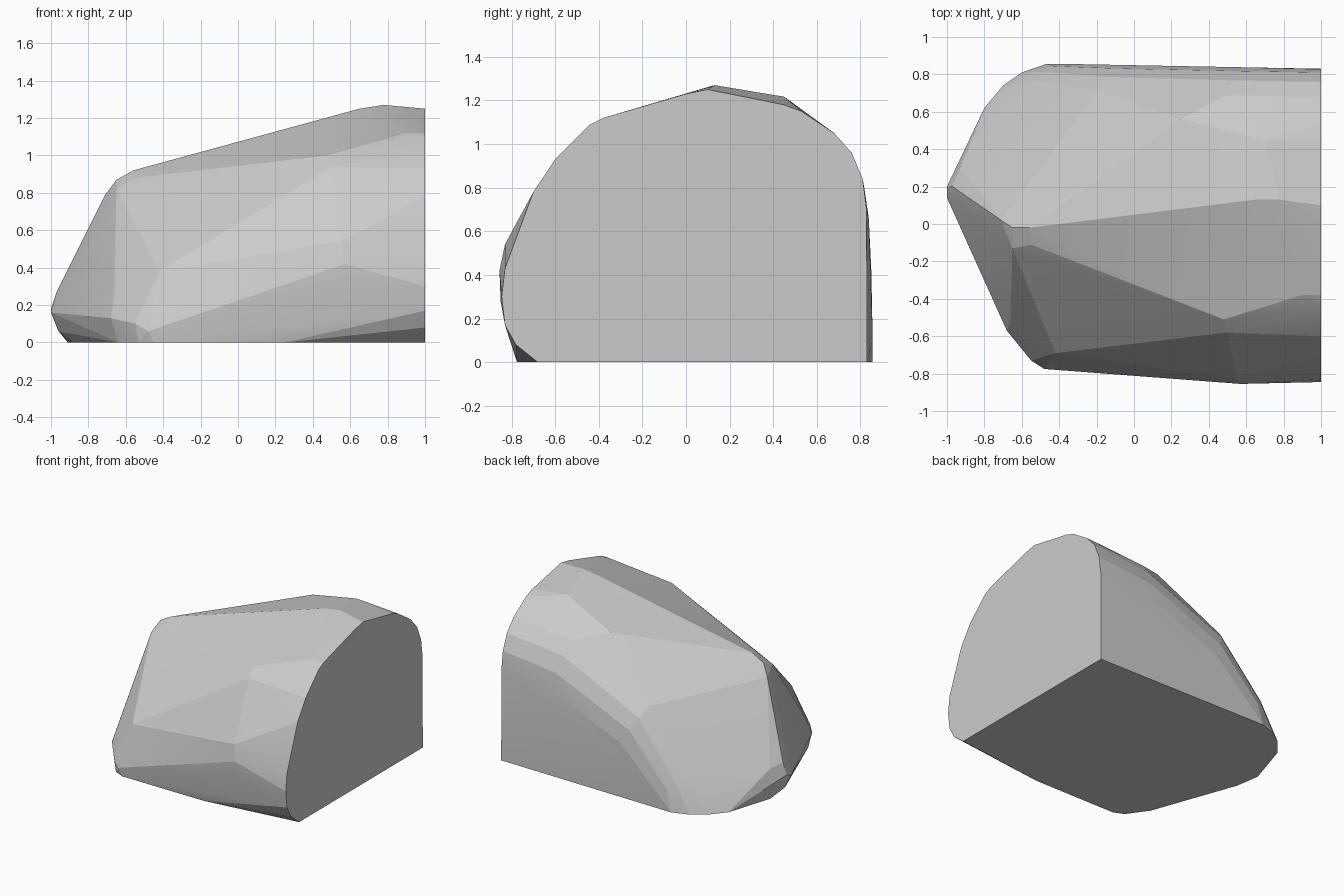
import bpy, bmesh

if "Cube" in bpy.data.objects:
    bpy.data.objects.remove(bpy.data.objects["Cube"])

# Flat cut end at x = 1, as (y, z)
END = [(-.68, 0), (-.78, .08), (-.83, .17), (-.845, .3), (-.83, .43), (-.7, .78),
       (-.6, .93), (-.44, 1.09), (-.38, 1.12), (0, 1.23), (.1, 1.25), (.45, 1.18),
       (.53, 1.15), (.68, 1.05), (.76, .96), (.81, .84), (.828, .7), (.83, 0)]

# Flat underside at z = 0, as (x, y)
BASE = [(.25, -.775), (-.45, -.77), (-.53, -.735), (-.64, -.58), (-.88, .08),
        (-.91, .27), (-.8, .62), (-.7, .74), (-.6, .81), (-.47, .855)]

# Ridges and rounded corners of the stone body
RIDGES = [
    (.65, .13, 1.25), (.78, .13, 1.27), (.7, .45, 1.217),         # crest
    (.25, .56, 1.085),                                            # back shoulder
    (-.56, -.02, .92), (-.65, -.02, .87), (-.71, .02, .79),       # upper left corner
    (-.55, -.11, .88), (-.65, -.13, .82),
    (.48, -.51, 1.0), (.5, -.58, .94), (.9, -.38, 1.12),          # front shoulder
    (.57, -.855, .42), (.55, -.83, .54), (.55, -.85, .28),        # front bulge
    (-.42, -.69, .38), (-.48, -.775, .06), (-.55, -.73, .1),      # front left corner
    (-.68, -.57, .13), (-.66, -.52, .25),
    (-1, .14, .16), (-1, .2, .18), (-.97, .2, .27), (-.96, .16, .06),  # left tip
    (-.93, .3, .25),
]

# Rounded band above the flat back face: edge point (x, z), outward slope, size
BAND = [(.58, .66, -.25, .97, 1), (-.03, .42, -.5, .85, .9), (-.37, .1, -.7, .7, .6)]
ARC = [(0, 0), (.14, .02), (.26, .07), (.36, .15)]


def band_points():
    for x, z, dx, dz, size in BAND:
        back = .83 + (1 - x) * .019
        for out, drop in ARC:
            yield (x + dx * out * size, back - drop * size, z + dz * out * size)


bm = bmesh.new()
points = [(1, y, z) for y, z in END] + [(x, y, 0) for x, y in BASE] + RIDGES + list(band_points())
for p in points:
    bm.verts.new(p)
hull = bmesh.ops.convex_hull(bm, input=bm.verts)
loose = {v for v in hull["geom_interior"] + hull["geom_unused"] if isinstance(v, bmesh.types.BMVert)}
bmesh.ops.delete(bm, geom=list(loose), context='VERTS')
bmesh.ops.dissolve_limit(bm, angle_limit=.01, verts=bm.verts, edges=bm.edges)
bmesh.ops.recalc_face_normals(bm, faces=bm.faces)

mesh = bpy.data.meshes.new("boulder")
bm.to_mesh(mesh)
bm.free()
boulder = bpy.data.objects.new("boulder", mesh)
bpy.context.collection.objects.link(boulder)

# Soft shading across the shallow creases, sharp at the flat cuts
bpy.context.view_layer.objects.active = boulder
boulder.select_set(True)
bpy.ops.object.shade_smooth_by_angle(angle=.15)
